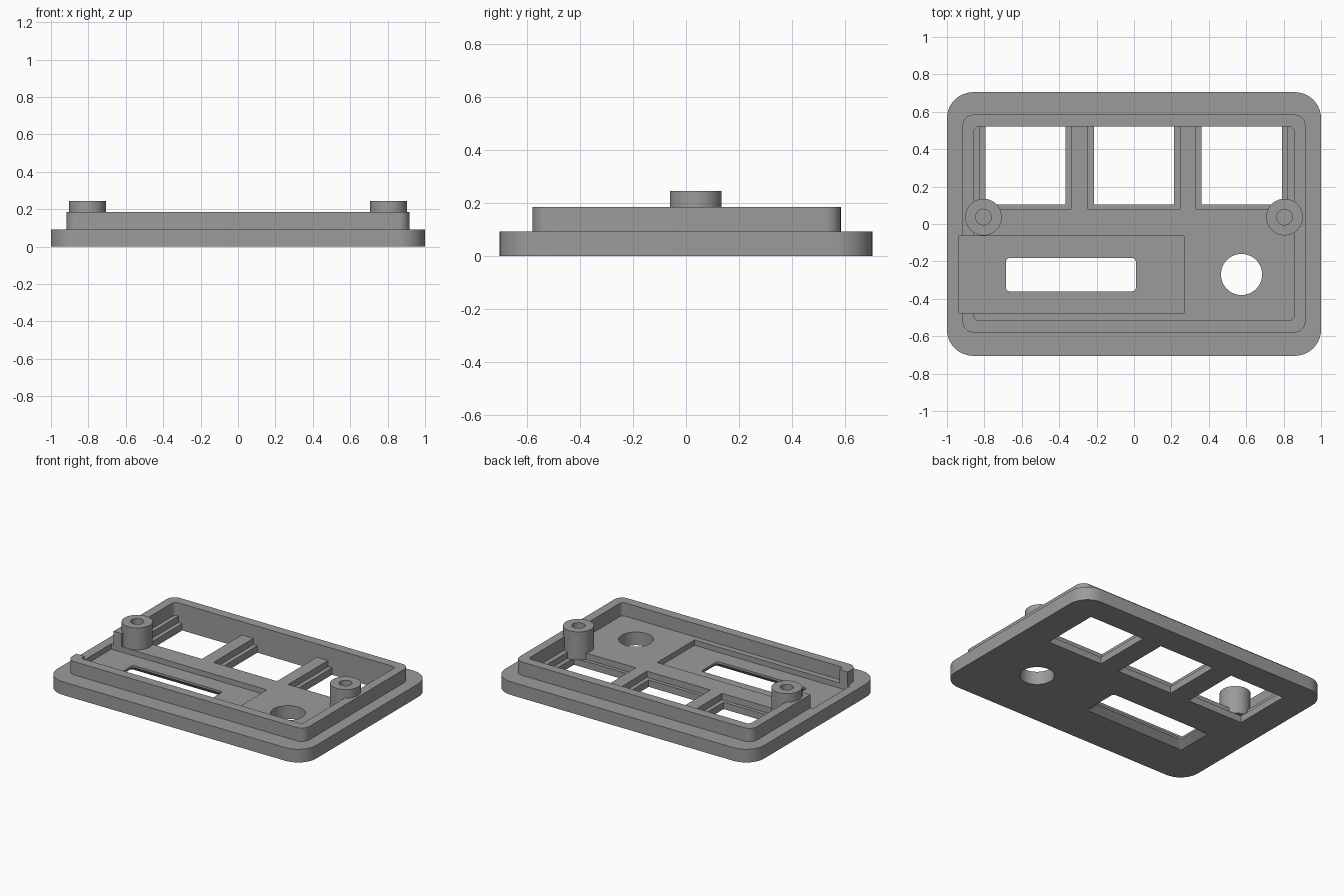
import bpy, bmesh, math

if "Cube" in bpy.data.objects:
    bpy.data.objects.remove(bpy.data.objects["Cube"])

grey = bpy.data.materials.new("plain grey")
grey.diffuse_color = (0.33, 0.33, 0.33, 1)
grey.use_nodes = True
grey.node_tree.nodes["Principled BSDF"].inputs["Base Color"].default_value = grey.diffuse_color


def rounded_rect(x0, x1, y0, y1, r, seg=10):
    """Counter-clockwise outline with rounded corners."""
    if r == 0:
        return [(x0, y0), (x1, y0), (x1, y1), (x0, y1)]
    pts = []
    corners = [(x1 - r, y1 - r), (x0 + r, y1 - r), (x0 + r, y0 + r), (x1 - r, y0 + r)]
    for k, (cx, cy) in enumerate(corners):
        for i in range(seg + 1):
            a = math.pi / 2 * (k + i / seg)
            pts.append((cx + r * math.cos(a), cy + r * math.sin(a)))
    return pts


def circle(cx, cy, r, n=48):
    return [(cx + r * math.cos(2 * math.pi * i / n), cy + r * math.sin(2 * math.pi * i / n))
            for i in range(n)]


def loft(name, sections):
    """Solid through a list of (outline, z) sections, bottom to top."""
    bm = bmesh.new()
    rings = [[bm.verts.new((x, y, z)) for x, y in pts] for pts, z in sections]
    bm.faces.new(rings[0][::-1])
    bm.faces.new(rings[-1])
    for a, b in zip(rings, rings[1:]):
        n = len(a)
        for i in range(n):
            j = (i + 1) % n
            bm.faces.new((a[i], a[j], b[j], b[i]))
    bmesh.ops.recalc_face_normals(bm, faces=bm.faces)
    me = bpy.data.meshes.new(name)
    bm.to_mesh(me)
    bm.free()
    me.materials.append(grey)
    ob = bpy.data.objects.new(name, me)
    bpy.context.collection.objects.link(ob)
    return ob


def prism(name, pts, z0, z1):
    return loft(name, [(pts, z0), (pts, z1)])


def cut(target, cutters):
    bpy.context.view_layer.objects.active = target
    for c in cutters:
        c.hide_render = True
        m = target.modifiers.new("cut", 'BOOLEAN')
        m.operation, m.solver, m.object = 'DIFFERENCE', 'EXACT', c
        bpy.ops.object.modifier_apply(modifier=m.name)


PLATE, RIM, TOP = 0.092, 0.185, 0.245

# Main parts
plate = prism("base_plate", rounded_rect(-1, 1, -0.705, 0.705, 0.14), 0, PLATE)
rim = prism("raised_rim", rounded_rect(-0.917, 0.917, -0.58, 0.585, 0.06), PLATE, RIM)
rim_core = prism("rim_cutter", rounded_rect(-0.855, 0.855, -0.515, 0.52, 0.025), 0.03, 0.3)

# Display pocket, open through the left rim, and its flared slot
pocket = prism("pocket_cutter", rounded_rect(-0.935, 0.267, -0.475, -0.063, 0), 0.055, 0.3)
slot_top = rounded_rect(-0.685, 0.01, -0.36, -0.182, 0.02, 5)
slot_low = rounded_rect(-0.74, 0.065, -0.415, -0.127, 0.02, 5)
slot = loft("slot_cutter", [(slot_low, -0.01), (slot_top, 0.04), (slot_top, 0.2)])

# Round opening
knob_hole = prism("round_hole_cutter", circle(0.575, -0.27, 0.11), -0.1, 0.2)

# Three stepped windows
windows = []
for x in (-0.58, 0, 0.577):
    windows.append(prism("window_cutter",
                         rounded_rect(x - 0.215, x + 0.215, 0.105, 0.52, 0), -0.1, 0.2))
    windows.append(prism("ledge_cutter",
                         rounded_rect(x - 0.245, x + 0.245, 0.08, 0.52, 0), 0.048, 0.2))

cut(rim, [rim_core, pocket])
cut(plate, [pocket, slot, knob_hole] + windows)

# Screw bosses with blind holes
parts = [plate, rim]
cutters = [rim_core, pocket, slot, knob_hole] + windows
for side, x in (("left", -0.805), ("right", 0.805)):
    boss = prism(side + "_screw_boss", circle(x, 0.037, 0.098), 0.048, TOP)
    hole = prism("boss_hole_cutter", circle(x, 0.037, 0.042, 32), 0.1, 0.4)
    cut(boss, [hole])
    parts.append(boss)
    cutters.append(hole)

for c in cutters:
    bpy.data.objects.remove(c, do_unlink=True)

# Smooth round corners, sharp edges elsewhere
bpy.ops.object.select_all(action='DESELECT')
for ob in parts:
    ob.select_set(True)
bpy.context.view_layer.objects.active = plate
bpy.ops.object.shade_smooth_by_angle(angle=math.radians(25))
